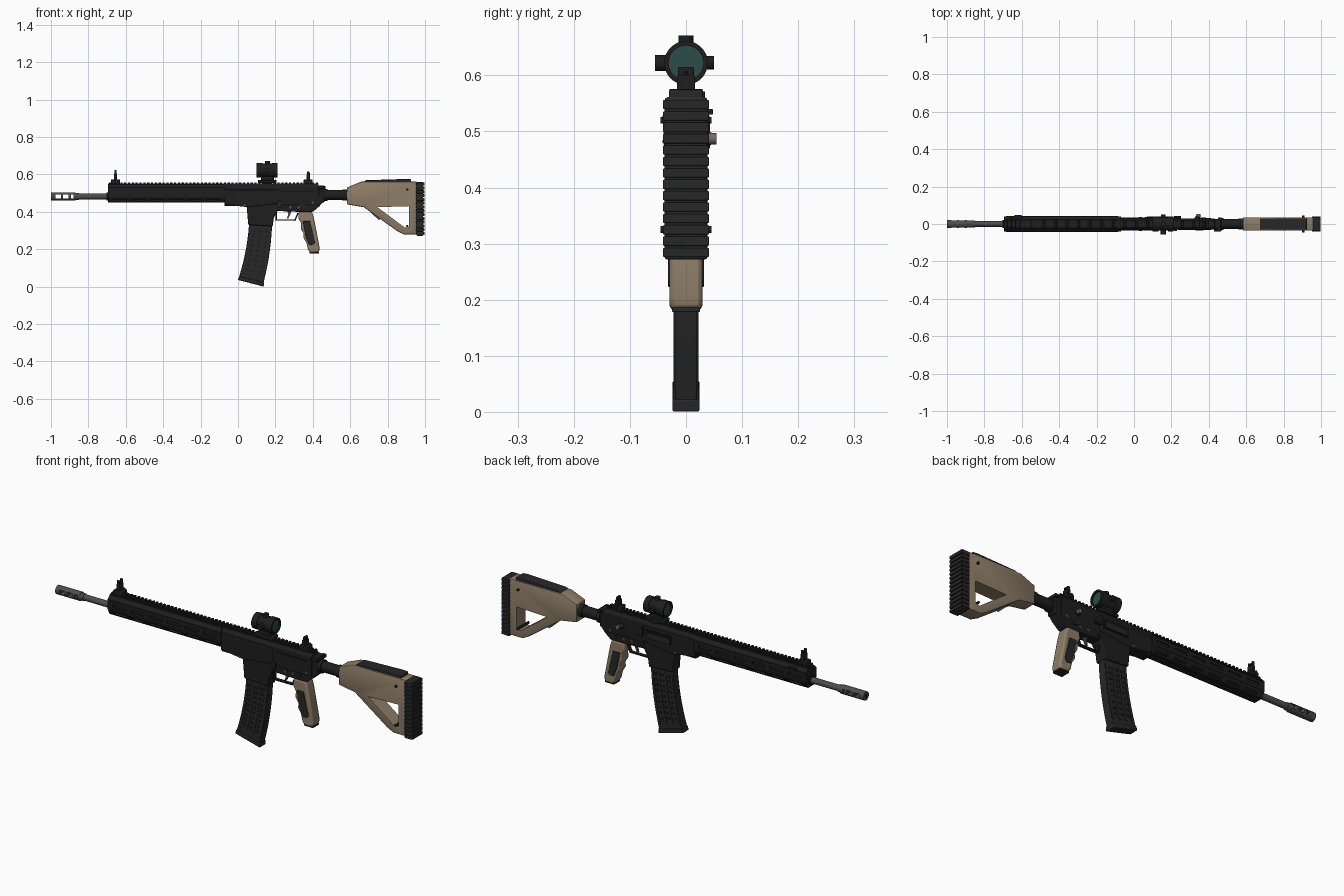
import bpy, bmesh, math
from mathutils import Matrix, Vector

if "Cube" in bpy.data.objects:
    bpy.data.objects.remove(bpy.data.objects["Cube"])


def material(name, r, g, b):
    m = bpy.data.materials.new(name)
    m.use_nodes = True
    m.diffuse_color = (r, g, b, 1)
    m.node_tree.nodes["Principled BSDF"].inputs["Base Color"].default_value = (r, g, b, 1)
    return m


BLACK = material("black metal", .013, .013, .014)
RUBBER = material("charcoal polymer", .02, .02, .021)
DEEP = material("recess black", .006, .006, .006)
STEEL = material("barrel steel", .075, .075, .077)
GREY = material("light grey", .16, .15, .14)
TAN = material("tan polymer", .27, .205, .135)
GLASS = material("green glass", .025, .075, .065)


def finish(name, bm, mat, bevel=0):
    bmesh.ops.recalc_face_normals(bm, faces=bm.faces)
    me = bpy.data.meshes.new(name)
    bm.to_mesh(me)
    bm.free()
    ob = bpy.data.objects.new(name, me)
    bpy.context.collection.objects.link(ob)
    me.materials.append(mat)
    if bevel:
        mod = ob.modifiers.new("bevel", 'BEVEL')
        mod.width, mod.segments, mod.limit_method = bevel, 2, 'ANGLE'
    return ob


def boxes(name, items, mat, bevel=0):
    """Each item is centre, size and an optional matrix for its turn."""
    bm = bmesh.new()
    for c, s, *turn in items:
        rot = turn[0] if turn else Matrix()
        bmesh.ops.create_cube(bm, size=1, matrix=Matrix.Translation(c) @ rot @ Matrix.Diagonal((*s, 1)))
    return finish(name, bm, mat, bevel)


def span(name, x, y, z, mat, bevel=0):
    """Box from its (low, high) range on each axis."""
    c = [(r[0] + r[1]) / 2 for r in (x, y, z)]
    return boxes(name, [(c, [r[1] - r[0] for r in (x, y, z)])], mat, bevel)


def prism(name, pts, lo, hi, mat, axis='y', bevel=0):
    bm = bmesh.new()
    rings = [[bm.verts.new((p, t, q) if axis == 'y' else (t, p, q)) for p, q in pts] for t in (lo, hi)]
    for r in rings:
        bm.faces.new(r)
    for i in range(len(pts)):
        j = (i + 1) % len(pts)
        bm.faces.new((rings[0][i], rings[0][j], rings[1][j], rings[1][i]))
    return finish(name, bm, mat, bevel)


def rods(name, items, mat, sides=24):
    """Each item is a start point, an end point and a radius."""
    bm = bmesh.new()
    for a, b, r in items:
        a, b = Vector(a), Vector(b)
        turn = (b - a).to_track_quat('Z', 'Y').to_matrix().to_4x4()
        bmesh.ops.create_cone(bm, cap_ends=True, segments=sides, radius1=r, radius2=r,
                              depth=(b - a).length, matrix=Matrix.Translation((a + b) / 2) @ turn)
    return finish(name, bm, mat)


def cut(ob, cutter):
    mod = ob.modifiers.new("cut", 'BOOLEAN')
    mod.object, mod.operation, mod.solver = cutter, 'DIFFERENCE', 'EXACT'
    me = bpy.data.meshes.new_from_object(ob.evaluated_get(bpy.context.evaluated_depsgraph_get()))
    ob.modifiers.clear()
    ob.data = me
    bpy.data.objects.remove(cutter)


def mirror(pts):
    return pts + [(-y, z) for y, z in reversed(pts)]


# Barrel and ported muzzle brake
AX = .482
rods("barrel", [((-.87, 0, AX), (-.68, 0, AX), .015), ((-.88, 0, AX), (-.85, 0, AX), .018)], STEEL)
brake = rods("muzzle_brake", [((-1, 0, AX), (-.868, 0, AX), .022)], STEEL)
cut(brake, boxes("brake_cutter", [((-.962 + .042 * i, 0, AX), (.03, .1, .022)) for i in range(3)], STEEL))
rods("muzzle_bore", [((-1.001, 0, AX), (-.99, 0, AX), .009)], DEEP)

# Handguard with side, angled and bottom slots
guard = prism("handguard", mirror([(.024, .547), (.04, .53), (.04, .477), (.024, .45)]), -.695, -.07, BLACK, 'x')
slots = []
for i in range(6):
    x = -.63 + .1 * i
    slots.append(((x, 0, .45), (.07, .016, .014)))
    for s in (-1, 1):
        slots.append(((x, s * .04, .503), (.07, .012, .014)))
        slots.append(((x, s * .032, .4635), (.07, .014, .012), Matrix.Rotation(s * math.radians(31), 4, 'X')))
cut(guard, boxes("slot_cutter", slots, BLACK))
rods("handguard_nose", [((-.702, 0, AX), (-.69, 0, AX), .022)], DEEP)
boxes("handguard_ribs", [((-.385, s * .04, z), (.6, .004, .005)) for s in (-1, 1) for z in (.526, .482)], BLACK)

# Top rail with teeth
span("rail_base", (-.695, .43), (-.018, .018), (.54, .551), BLACK)
boxes("rail_teeth", [((-.685 + .0205 * i, 0, .553), (.011, .042, .01)) for i in range(55)], BLACK, .0015)

# Upper receiver
prism("upper_receiver", mirror([(.02, .548), (.03, .532), (.03, .44), (.024, .43)]), -.072, .43, BLACK, 'x')
prism("receiver_front_block", [(-.072, .52), (.215, .52), (.215, .445), (.05, .425), (-.072, .44)],
      -.034, .034, BLACK, bevel=.004)
span("ejection_port", (.06, .2), (.033, .037), (.465, .51), DEEP)
span("port_cover", (.07, .19), (.036, .039), (.47, .497), RUBBER, .001)
prism("case_deflector", [(.215, .47), (.215, .52), (.25, .49), (.25, .475)], .025, .043, BLACK)
rods("forward_assist", [((.33, .02, .487), (.345, .042, .487), .012)], BLACK)
rods("forward_assist_button", [((.345, .038, .487), (.345, .054, .487), .01)], GREY)
span("receiver_side_groove", (.235, .4), (-.0315, -.029), (.505, .512), DEEP)

# Lower receiver, magazine well and rear plate
prism("lower_receiver", [(.045, .445), (.2, .445), (.42, .47), (.45, .52), (.46, .46), (.435, .43),
                         (.4, .4), (.32, .4), (.2, .405), (.045, .425)], -.027, .027, BLACK, bevel=.003)
prism("magazine_well", [(.045, .445), (.055, .33), (.185, .322), (.192, .37), (.215, .41), (.215, .445)],
      -.031, .031, BLACK, bevel=.004)
span("receiver_end_plate", (.43, .462), (-.026, .026), (.45, .54), BLACK, .004)
boxes("charging_handle", [((.435, 0, .532), (.05, .025, .014)), ((.458, 0, .53), (.02, .07, .016)),
                          ((.447, -.033, .53), (.04, .012, .014))], BLACK, .002)

# Pins and controls, repeated on both sides
rods("receiver_pins", [((x, -r, z), (x, r, z), .007) for x, z, r in
                       ((.035, .435, .038), (.4, .45, .031), (.28, .425, .029), (.325, .425, .029))], STEEL, 12)
boxes("safety_levers", [((.35, s * .03, .432), (.04, .008, .01), Matrix.Rotation(.3, 4, 'Y')) for s in (-1, 1)], RUBBER)
boxes("bolt_catch", [((.222, -.033, .44), (.018, .01, .035)), ((.22, .031, .42), (.02, .008, .012))], RUBBER, .002)

# Trigger and guard
boxes("trigger_guard", [((.255, 0, .356), (.1, .018, .007)),
                        ((.204, 0, .379), (.007, .018, .05)),
                        ((.312, 0, .373), (.007, .018, .045), Matrix.Rotation(.4, 4, 'Y'))], BLACK, .002)
prism("trigger", [(.262, .41), (.285, .41), (.28, .385), (.268, .364), (.262, .366), (.269, .387)],
      -.005, .005, STEEL)

# Curved magazine: a front-to-back line at each height
def mag(t, u):
    """t runs down the magazine, u from front to back."""
    front, back = (.06 - .012 * t - .043 * t * t, .36 - .31 * t), (.183 - .006 * t - .042 * t * t, .36 - .345 * t)
    return tuple(f + (b - f) * u for f, b in zip(front, back))


steps = [i / 8 for i in range(9)]
prism("magazine", [mag(t, 0) for t in steps] + [mag(t, 1) for t in reversed(steps)], -.02, .02, RUBBER, bevel=.003)
for k, (u, w) in enumerate(((.08, .05), (.36, .04), (.64, .04), (.92, .05))):
    run = [.16 + .095 * i for i in range(9)]
    prism(f"magazine_rib_{k + 1}", [mag(t, u - w) for t in run] + [mag(t, u + w) for t in reversed(run)],
          -.0225, .0225, RUBBER)
tilt = Matrix.Rotation(.27, 4, 'Y')
boxes("magazine_bumps", [((p[0], s * .0205, p[1]), (.014, .004, .012), tilt) for s in (-1, 1)
                         for u in (.22, .5, .78) for p in [mag(.2 + .08 * i, u) for i in range(9)]], BLACK)
prism("magazine_floor_plate", [(.006, .056), (.139, .022), (.137, .0), (.0, .036)], -.024, .024, RUBBER, bevel=.003)

# Pistol grip with finger waves and dark side panels
prism("grip", [(.325, .402), (.395, .402), (.405, .37), (.415, .32), (.437, .205), (.432, .183), (.385, .181),
               (.374, .2), (.366, .235), (.35, .26), (.352, .285), (.335, .31), (.338, .34), (.322, .365)],
      -.029, .029, TAN, bevel=.008)
prism("grip_side_panels", [(.346, .35), (.385, .35), (.412, .235), (.4, .222), (.38, .225), (.36, .275)],
      -.032, .032, RUBBER, bevel=.002)
span("grip_cap", (.382, .434), (-.025, .025), (.178, .186), RUBBER, .002)

# Buffer tube
rods("buffer_tube", [((.45, 0, .49), (.64, 0, .49), .026), ((.46, 0, .49), (.478, 0, .49), .032),
                     ((.56, 0, .49), (.585, 0, .49), .03)], BLACK)

# Skeleton stock
stock = prism("stock", [(.582, .53), (.66, .562), (.958, .562), (.958, .28), (.885, .28), (.85, .298),
                        (.672, .425), (.582, .44)], -.036, .036, TAN, bevel=.006)
cut(stock, prism("stock_cutter", [(.745, .425), (.915, .43), (.915, .32), (.892, .316)], -.1, .1, TAN))
prism("stock_lever", [(.675, .428), (.7, .428), (.768, .366), (.752, .357)], -.012, .012, GREY)
prism("cheek_rest", [(.662, .556), (.685, .569), (.9, .576), (.925, .574), (.925, .556)], -.03, .03, RUBBER, bevel=.003)
rods("sling_pins", [((.905, -.045, z), (.905, .045, z), .006) for z in (.52, .325)], BLACK, 12)
span("butt_pad", (.955, .99), (-.038, .038), (.272, .56), RUBBER, .004)
boxes("butt_pad_ridges", [((.975, 0, .284 + .0203 * i), (.044, .082, .0165)) for i in range(14)], RUBBER, .002)

# Folding sights
for name, x, top in (("front", -.655, .605), ("rear", .375, .6)):
    span(name + "_sight_base", (x - .024, x + .024), (-.022, .022), (.55, .573), BLACK, .003)
    span(name + "_sight_leaf", (x - .009, x + .009), (-.016, .016), (.565, top), BLACK, .002)
    rods(name + "_sight_knob", [((x, .02, .562), (x, .034, .562), .009)], BLACK, 12)
boxes("front_sight_ears", [((-.655, y, .609), (.012, .005, .03)) for y in (-.013, .013)]
      + [((-.655, 0, .608), (.004, .004, .026))], BLACK)
span("rear_sight_top", (.369, .381), (-.014, .014), (.598, .615), BLACK, .002)
rods("rear_sight_aperture", [((.368, 0, .604), (.386, 0, .604), .004)], DEEP, 12)
span("front_sight_clamp", (-.64, -.6), (.03, .048), (.53, .54), BLACK, .002)

# Tube optic with mount, turrets and lenses
OZ = .622
optic = rods("optic_body", [((.103, 0, OZ), (.21, 0, OZ), .036)], BLACK, 32)
cut(optic, rods("optic_cutter", [((.09, 0, OZ), (.112, 0, OZ), .031), ((.201, 0, OZ), (.22, 0, OZ), .031)], BLACK, 32))
for x in (.1, .182):
    ring = rods("optic_ring", [((x, 0, OZ), (x + .03, 0, OZ), .039)], BLACK, 32)
    cut(ring, rods("ring_cutter", [((x - .01, 0, OZ), (x + .04, 0, OZ), .031)], BLACK, 32))
rods("optic_lenses", [((x, 0, OZ), (x + .002, 0, OZ), .0315) for x in (.109, .202)], GLASS, 32)
rods("optic_turrets", [((.157, 0, OZ), (.157, 0, .671), .013), ((.157, 0, OZ), (.157, -.055, OZ), .014),
                       ((.157, 0, OZ), (.157, .05, OZ), .012)], BLACK, 20)
boxes("optic_mount", [((.157, 0, .562), (.1, .05, .016)), ((.157, 0, .58), (.07, .03, .03)),
                      ((.157, .029, .557), (.04, .01, .014))], BLACK, .003)

# Smooth round parts while keeping edges sharp
bpy.ops.object.select_all(action='DESELECT')
for ob in bpy.context.collection.objects:
    if ob.type == 'MESH':
        ob.select_set(True)
        bpy.context.view_layer.objects.active = ob
bpy.ops.object.shade_smooth_by_angle(angle=math.radians(30))
